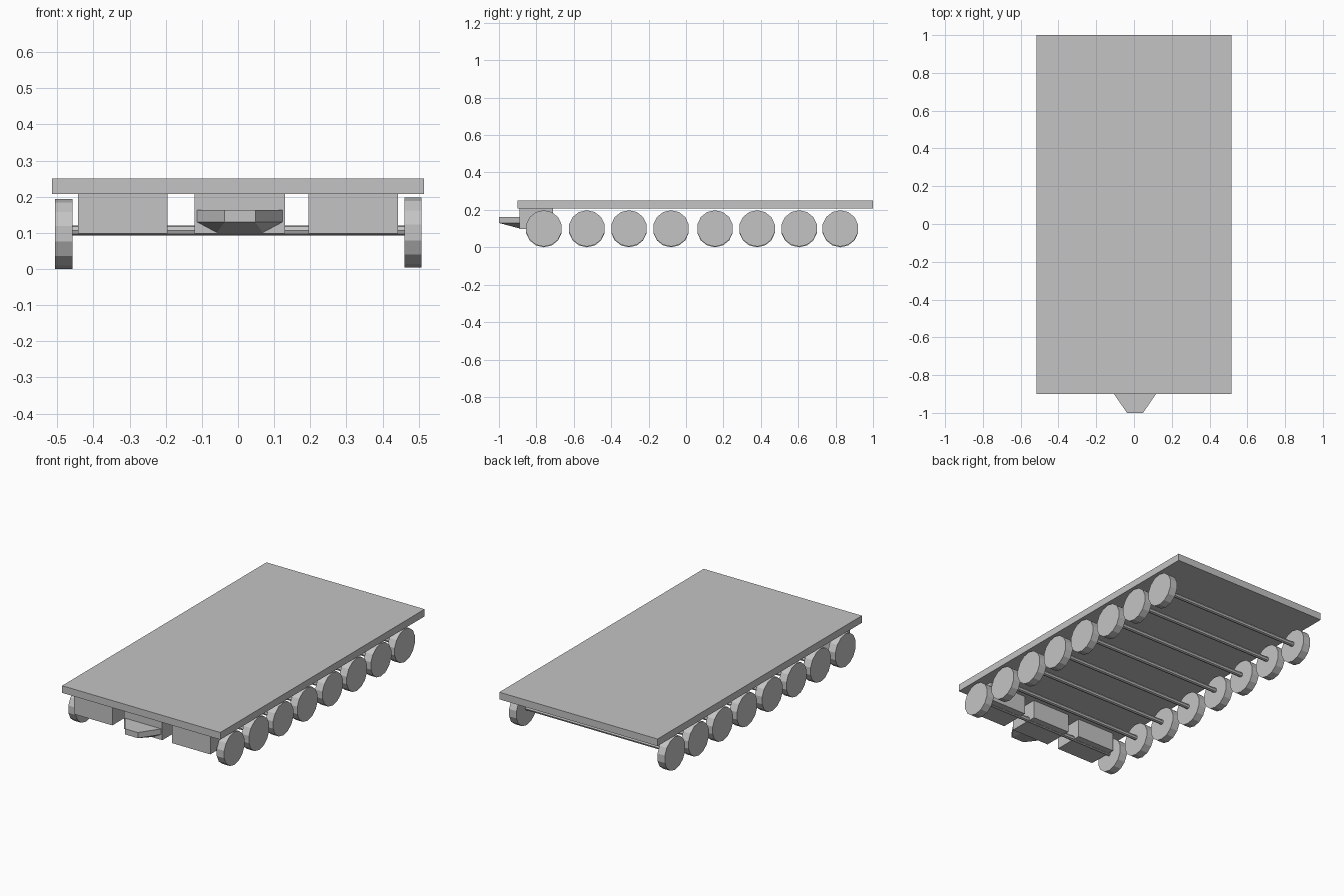
import bpy, bmesh, math
from mathutils import Matrix

cube = bpy.data.objects.get("Cube")
if cube:
    bpy.data.objects.remove(cube, do_unlink=True)

# Single plain grey for the whole trailer
grey = bpy.data.materials.new("plain_grey")
grey.use_nodes = True
colour = (0.55, 0.55, 0.55, 1)
grey.diffuse_color = colour
grey.node_tree.nodes["Principled BSDF"].inputs["Base Color"].default_value = colour


def finish(name, bm):
    bmesh.ops.recalc_face_normals(bm, faces=bm.faces)
    mesh = bpy.data.meshes.new(name)
    bm.to_mesh(mesh)
    bm.free()
    mesh.materials.append(grey)
    ob = bpy.data.objects.new(name, mesh)
    bpy.context.collection.objects.link(ob)
    return ob


def box(name, x, y, z):
    bm = bmesh.new()
    bmesh.ops.create_cube(bm, size=1)
    for v in bm.verts:
        for i, (lo, hi) in enumerate((x, y, z)):
            v.co[i] = lo if v.co[i] < 0 else hi
    return finish(name, bm)


def rod(name, sides, radius, length, centre):
    # Flat-sided cylinder lying along x
    bm = bmesh.new()
    turn = Matrix.Translation(centre) @ Matrix.Rotation(math.pi / 2, 4, "Y") @ Matrix.Rotation(math.pi / 2, 4, "Z")
    bmesh.ops.create_cone(bm, cap_ends=True, segments=sides, radius1=radius,
                          radius2=radius, depth=length, matrix=turn)
    return finish(name, bm)


# Flat load deck
box("deck", (-0.515, 0.515), (-0.9, 1.0), (0.208, 0.25))

# Equipment boxes under the front edge
for side, sign in (("left", 1), ("right", -1)):
    box(side + "_front_box", sorted((sign * 0.195, sign * 0.443)), (-0.89, -0.71), (0.098, 0.208))
box("centre_front_box", (-0.12, 0.13), (-0.89, -0.71), (0.098, 0.208))

# Tapered hitch: rings of the tip and root, with a sloping underside
bm = bmesh.new()
outline = ((-0.037, -1.0, 0.13), (0.048, -1.0, 0.13), (0.048, -1.0, 0.163), (-0.037, -1.0, 0.163),
           (-0.12, -0.88, 0.13), (0.13, -0.88, 0.13), (0.13, -0.88, 0.163), (-0.12, -0.88, 0.163),
           (-0.06, -0.88, 0.098), (0.07, -0.88, 0.098))
for co in outline:
    bm.verts.new(co)
bmesh.ops.convex_hull(bm, input=bm.verts)
finish("hitch", bm)

# Eight axles, each with a pair of faceted wheels
for n, y in enumerate((-0.76, -0.53, -0.305, -0.08, 0.155, 0.38, 0.605, 0.825), 1):
    rod(f"axle_{n}", 8, 0.014, 0.93, (0, y, 0.107))
    rod(f"left_wheel_{n}", 14, 0.097, 0.048, (0.484, y, 0.101))
    rod(f"right_wheel_{n}", 14, 0.097, 0.048, (-0.482, y, 0.097))
